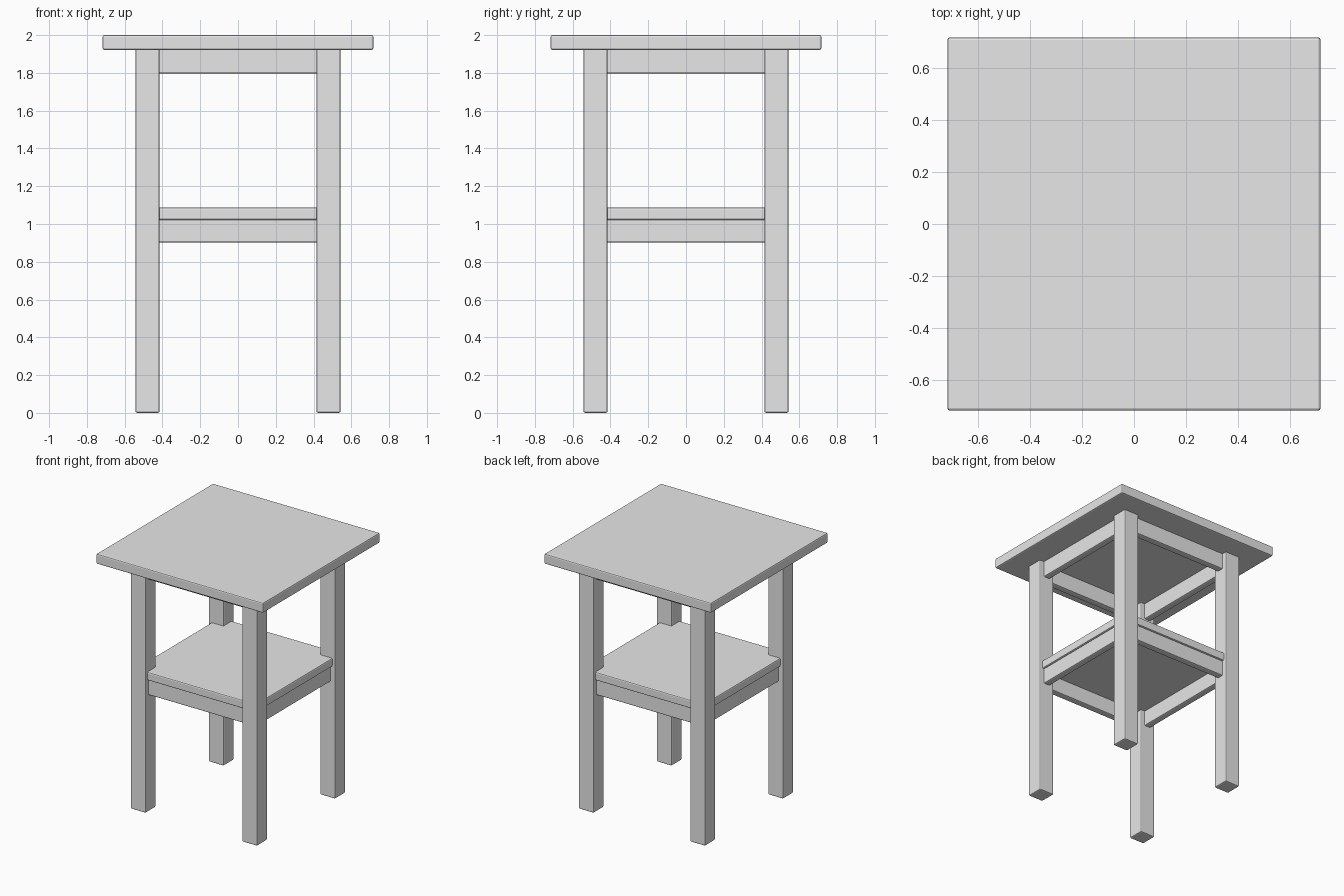
import bpy
import bmesh
from mathutils import Matrix, Vector

cube = bpy.data.objects.get("Cube")
if cube:
    bpy.data.objects.remove(cube, do_unlink=True)

GREY = (0.8, 0.8, 0.8, 1)
mat = bpy.data.materials.new("plain grey")
mat.use_nodes = True
mat.diffuse_color = GREY
mat.node_tree.nodes["Principled BSDF"].inputs["Base Color"].default_value = GREY


def box(name, low, high):
    """Softly bevelled box between two corners."""
    low, high = Vector(low), Vector(high)
    bm = bmesh.new()
    bmesh.ops.create_cube(bm, size=1, matrix=Matrix.Translation((low + high) / 2)
                          @ Matrix.Diagonal((*(high - low), 1)))
    bmesh.ops.bevel(bm, geom=bm.edges[:], offset=0.009, segments=2,
                    profile=0.5, affect='EDGES')
    mesh = bpy.data.meshes.new(name)
    bm.to_mesh(mesh)
    bm.free()
    mesh.materials.append(mat)
    ob = bpy.data.objects.new(name, mesh)
    bpy.context.collection.objects.link(ob)
    return ob


TOP, UNDER = 2.0, 1.922
LEG_IN, LEG_OUT = 0.415, 0.543
RAIL_IN, RAIL_OUT = 0.45, 0.505
SHELF = 0.52

# Table top and lower shelf
box("table_top", (-0.717, -0.717, UNDER), (0.717, 0.717, TOP))
box("shelf", (-SHELF, -SHELF, 1.022), (SHELF, SHELF, 1.087))

# Four square legs
for sx, side in ((1, "left"), (-1, "right")):
    for sy, end in ((-1, "front"), (1, "back")):
        xs = sorted((sx * LEG_IN, sx * LEG_OUT))
        ys = sorted((sy * LEG_IN, sy * LEG_OUT))
        box(f"{end}_{side}_leg", (xs[0], ys[0], 0), (xs[1], ys[1], UNDER + 0.01))

# Aprons under the top and rails under the shelf, on all four sides
reach = LEG_IN + 0.02
for part, z0, z1 in (("apron", 1.797, UNDER + 0.01), ("shelf_rail", 0.902, 1.03)):
    for s, end, side in ((-1, "front", "right"), (1, "back", "left")):
        a, b = sorted((s * RAIL_IN, s * RAIL_OUT))
        box(f"{end}_{part}", (-reach, a, z0), (reach, b, z1))
        box(f"{side}_{part}", (a, -reach, z0), (b, reach, z1))
